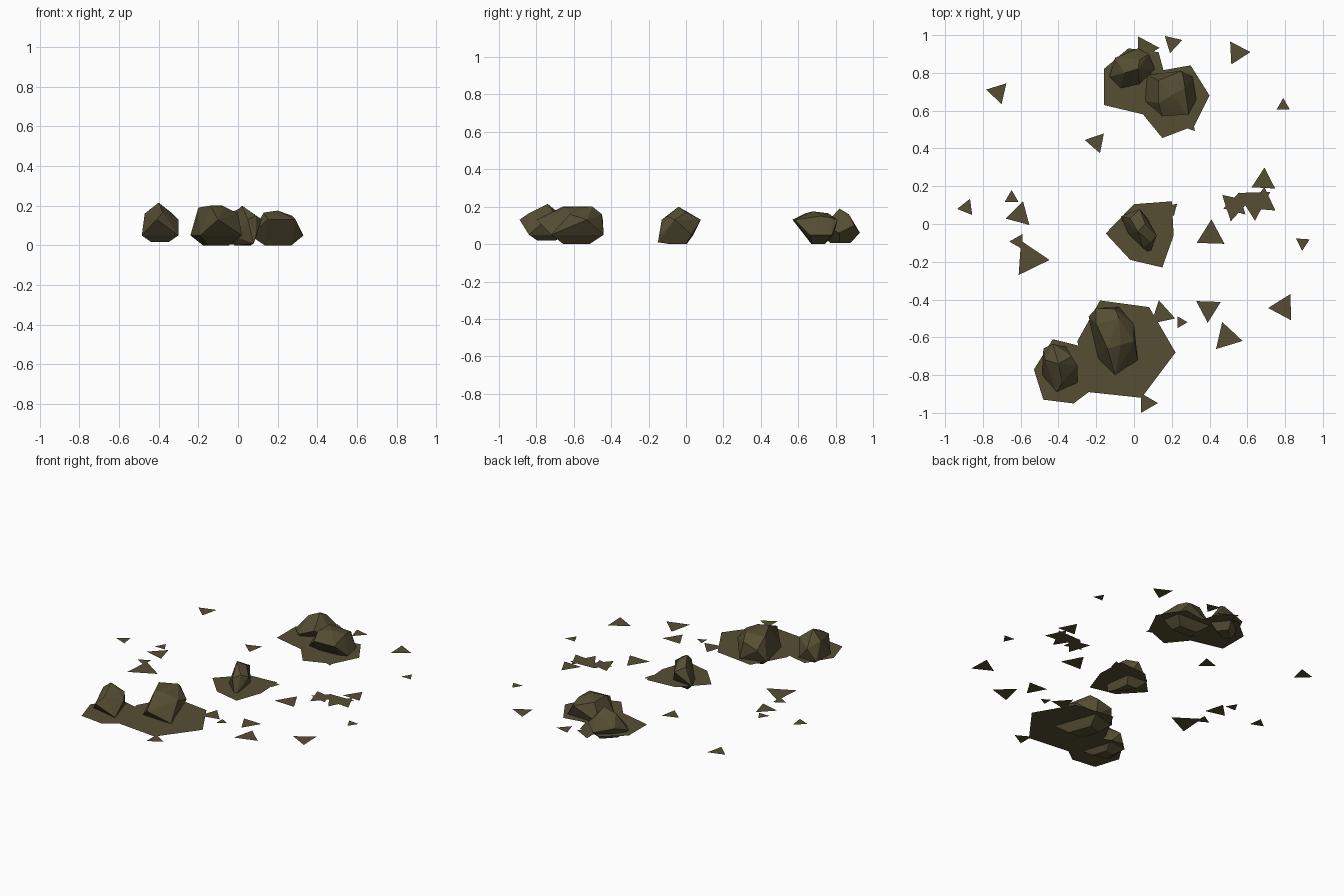
import bpy, bmesh, math

GROUND = 0.048  # height of the flat gravel pieces, part way up the stones

mat = bpy.data.materials.new("earth_brown")
mat.diffuse_color = (0.093, 0.076, 0.034, 1)


def finish(bm, name):
    me = bpy.data.meshes.new(name)
    bm.to_mesh(me)
    bm.free()
    me.materials.append(mat)
    ob = bpy.data.objects.new(name, me)
    bpy.context.collection.objects.link(ob)


def rock(name, outline, top, low=0.0, mids=(0.05, 0.13)):
    """Faceted stone: hull of a zigzag waist, crown points and a shrunken base."""
    bm = bmesh.new()
    n = len(outline)
    cx = sum(p[0] for p in outline) / n
    cy = sum(p[1] for p in outline) / n
    for i, (x, y) in enumerate(outline):
        bm.verts.new((x, y, mids[i % 2]))
        if i % 2 == 0:  # base corner
            bm.verts.new((cx + (x - cx) * 0.5, cy + (y - cy) * 0.5, low))
    for p in top:
        bm.verts.new(p)
    res = bmesh.ops.convex_hull(bm, input=bm.verts[:])
    inner = {v for v in res["geom_interior"] if isinstance(v, bmesh.types.BMVert)}
    bmesh.ops.delete(bm, geom=list(inner), context='VERTS')
    bmesh.ops.recalc_face_normals(bm, faces=bm.faces[:])
    finish(bm, name)


def patch(name, outline):
    """Flat ground patch; outlines run clockwise, so reverse to face up."""
    bm = bmesh.new()
    bm.faces.new([bm.verts.new((x, y, GROUND)) for x, y in reversed(outline)])
    finish(bm, name)


# Stones
rock("front_large_rock",
     [(-.24, -.49), (-.20, -.445), (-.08, -.44), (0, -.53), (.02, -.72),
      (-.10, -.80), (-.19, -.71)],
     [(-.20, -.53, .19), (-.08, -.50, .2), (-.07, -.64, .195), (-.14, -.66, .2),
      (0, -.62, .16), (-.10, -.45, .16)])
rock("front_small_rock",
     [(-.48, -.66), (-.43, -.635), (-.36, -.65), (-.30, -.75), (-.30, -.84),
      (-.41, -.89), (-.485, -.80)],
     [(-.40, -.74, .215), (-.47, -.72, .16), (-.33, -.70, .16), (-.38, -.84, .165)],
     low=.018)
rock("centre_rock",
     [(-.07, .04), (.03, .08), (.07, .03), (.12, -.06), (.09, -.14),
      (.05, -.13), (-.03, -.05)],
     [(.02, -.04, .2), (-.02, .03, .155), (.09, -.10, .15), (.06, .0, .17),
      (.08, -.15, .01)])
rock("back_right_rock",
     [(.07, .79), (.25, .81), (.31, .78), (.29, .58), (.33, .66), (.15, .57),
      (.06, .65)],
     [(.20, .68, .175), (.13, .76, .165), (.27, .72, .15), (.26, .78, .14),
      (.13, .64, .165)])
rock("back_left_rock",
     [(-.13, .78), (-.10, .88), (.02, .93), (.08, .90), (.11, .82), (.03, .74),
      (-.07, .72)],
     [(.02, .82, .19), (-.05, .80, .16), (.03, .87, .16)],
     low=.005, mids=(.06, .10))

# Ground patches around the stones
patch("front_large_patch", [(-.18, -.405), (.08, -.44), (.22, -.68), (.04, -.92),
                            (-.24, -.89), (-.30, -.62)])
patch("front_small_patch", [(-.43, -.61), (-.29, -.645), (-.20, -.76), (-.24, -.89),
                            (-.32, -.95), (-.48, -.93), (-.53, -.77)])
patch("centre_patch", [(0, .105), (.20, .12), (.21, -.06), (.15, -.23),
                       (-.02, -.19), (-.15, -.05)])
patch("back_right_patch", [(.13, .81), (.30, .84), (.40, .68), (.32, .52),
                           (.15, .455), (.04, .59)])
patch("back_left_patch", [(-.16, .82), (-.03, .93), (.13, .91), (.16, .80),
                          (.05, .58), (-.16, .63)])

# Loose triangular chips: centre x, centre y, radius, direction of one corner
CHIPS = [
    (-.72, .697, .065, 47), (.203, .958, .055, 257), (.547, .907, .07, 3),
    (.79, .627, .04, 90), (-.20, .433, .062, 289), (-.887, .087, .05, 188),
    (-.648, .137, .043, 90), (-.607, .048, .075, 315), (-.613, -.093, .047, 180),
    (-.552, -.183, .105, -4), (.407, -.06, .085, 88), (.893, -.10, .042, 266),
    (.147, -.477, .075, 102), (.248, -.52, .036, 0), (.393, -.448, .075, 268),
    (.492, -.60, .085, -13), (.79, -.442, .08, 182), (.067, -.948, .06, 0),
    (.687, .227, .072, 87), (.53, .097, .085, 258), (.637, .117, .1, 272),
    (.683, .117, .08, 85), (.06, .93, .075, 122), (.29, .53, .05, -50),
    (.20, .08, .04, 45), (.54, .10, .07, 75),
]
bm = bmesh.new()
for x, y, r, a in CHIPS:
    bm.faces.new([bm.verts.new((x + r * math.cos(math.radians(a + k)),
                                y + r * math.sin(math.radians(a + k)), GROUND))
                  for k in (0, 120, 240)])
finish(bm, "ground_chips")
